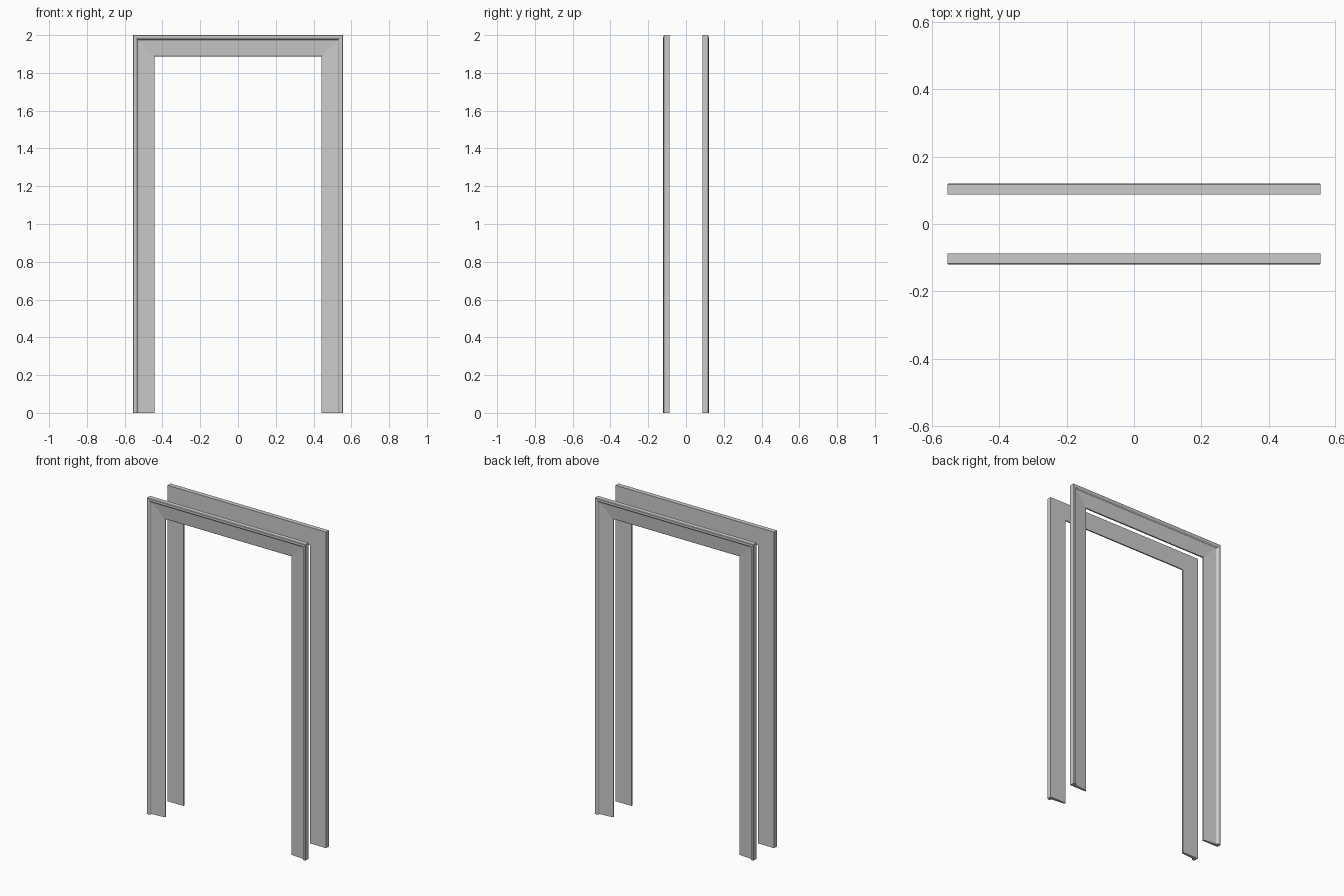
import bpy, bmesh

if "Cube" in bpy.data.objects:
    bpy.data.objects.remove(bpy.data.objects["Cube"])

HALF_W, TOP, BACK = 0.555, 2.0, 0.088

# Moulding section: (distance in from outer edge, distance from centre plane)
PROFILE = [
    (0.0, BACK), (0.0, 0.117), (0.003, 0.12), (0.013, 0.1205),
    (0.017, 0.119), (0.021, 0.115), (0.025, 0.108), (0.027, 0.107),
    (0.109, 0.099), (0.113, 0.096), (0.113, BACK),
]


def casing(name, side):
    """Sweep the section up one leg, across the head and down the other, with mitres."""
    bm = bmesh.new()
    rings = []
    for sx, top in ((-1, False), (-1, True), (1, True), (1, False)):
        rings.append([bm.verts.new((sx * (HALF_W - d) * -side, side * y,
                                    TOP - d if top else 0.0))
                      for d, y in PROFILE])
    n = len(PROFILE)
    for a, b in zip(rings, rings[1:]):
        for i in range(n):
            j = (i + 1) % n
            bm.faces.new((a[i], a[j], b[j], b[i]))
    # Feet of the two legs
    bm.faces.new(rings[0])
    bm.faces.new(rings[-1])
    bmesh.ops.recalc_face_normals(bm, faces=bm.faces)
    mesh = bpy.data.meshes.new(name)
    bm.to_mesh(mesh)
    bm.free()
    bpy.context.collection.objects.link(bpy.data.objects.new(name, mesh))


# Matching casings on both faces of the doorway
casing("front_casing", -1)
casing("back_casing", 1)
